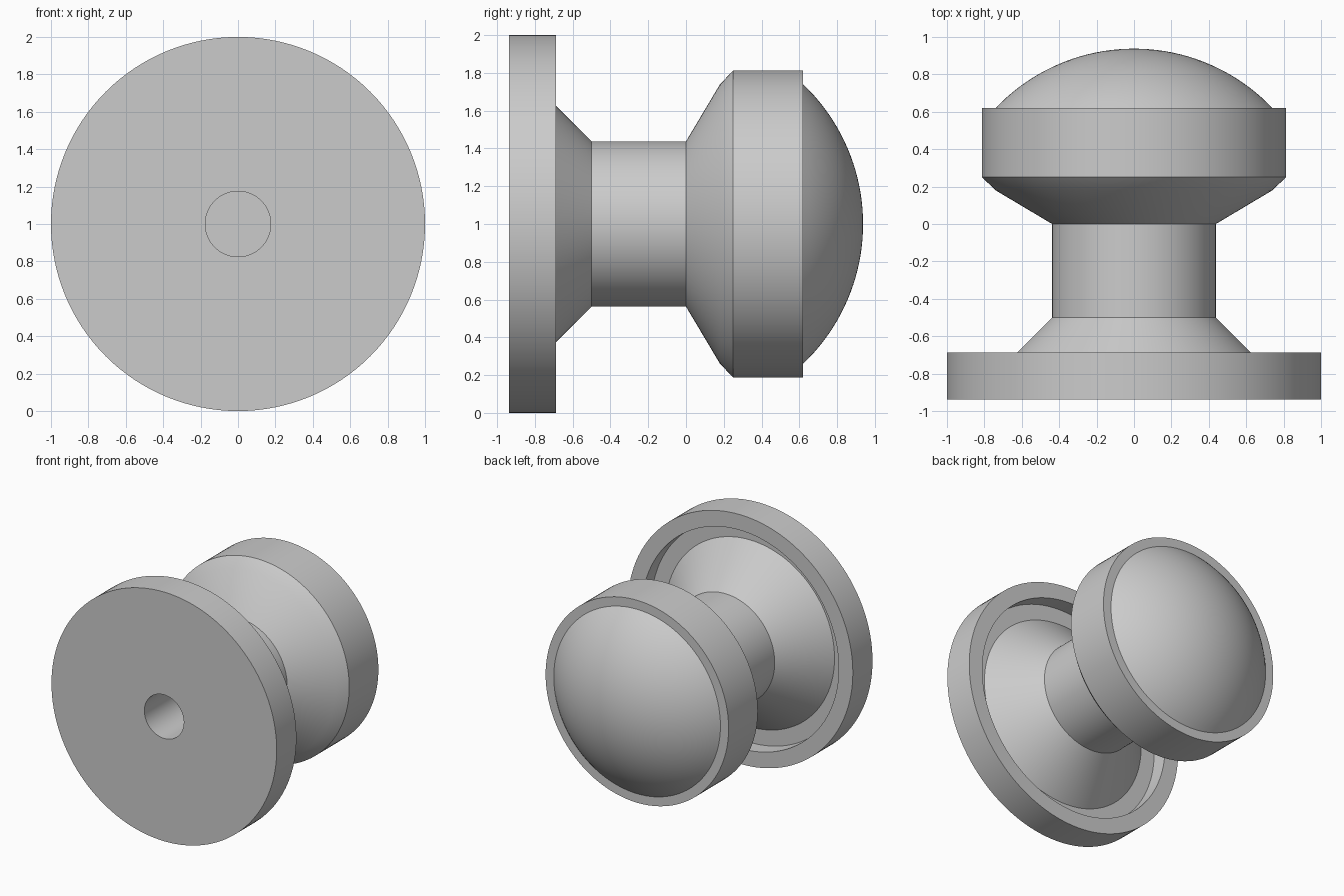
import bpy
import bmesh
from math import sin, cos, pi, radians, asin

if "Cube" in bpy.data.objects:
    bpy.data.objects.remove(bpy.data.objects["Cube"], do_unlink=True)

SIDES = 128
AXIS_Z = 1.0

grey = bpy.data.materials.new("plain_grey")
grey.use_nodes = True
colour = (0.6, 0.6, 0.6, 1)
grey.diffuse_color = colour
grey.node_tree.nodes["Principled BSDF"].inputs["Base Color"].default_value = colour


def lathe(name, profile):
    """Turn (radius, y) points, ordered front to back, around the y axis."""
    bm = bmesh.new()
    rings = []
    for r, y in profile:
        if r < 1e-6:
            rings.append([bm.verts.new((0, y, AXIS_Z))] * SIDES)
        else:
            angles = [2 * pi * k / SIDES for k in range(SIDES)]
            rings.append([bm.verts.new((r * cos(a), y, AXIS_Z + r * sin(a))) for a in angles])
    for a, b in zip(rings, rings[1:]):
        for k in range(SIDES):
            n = (k + 1) % SIDES
            corners = dict.fromkeys((a[k], b[k], b[n], a[n]))
            bm.faces.new(list(corners))
    mesh = bpy.data.meshes.new(name)
    bm.to_mesh(mesh)
    bm.free()
    mesh.materials.append(grey)
    obj = bpy.data.objects.new(name, mesh)
    bpy.context.collection.objects.link(obj)
    bpy.ops.object.select_all(action="DESELECT")
    obj.select_set(True)
    bpy.context.view_layer.objects.active = obj
    bpy.ops.object.shade_smooth_by_angle(angle=radians(30))
    return obj


FRONT, NECK_R, BORE_R = -0.9375, 0.4375, 0.175

# Round plate: blind bore, flat front, rim, recessed groove and flared collar
lathe("mounting_plate", [
    (0, 0), (BORE_R, 0), (BORE_R, FRONT),
    (1, FRONT), (1, -0.6875),
    (0.875, -0.6875), (0.875, -0.8125), (0.75, -0.8125),
    (NECK_R, -0.5),
])

# Straight neck
lathe("neck", [(NECK_R, -0.5), (NECK_R, 0)])

# Grip: flared underside, bevel, straight band, shoulder and domed cap
DOME_R, DOME_Y, DOME_H = 0.74, 0.62, 0.3175
radius = (DOME_R ** 2 + DOME_H ** 2) / (2 * DOME_H)
sweep = asin(DOME_R / radius)
steps = 20
dome = []
for i in range(steps + 1):
    t = sweep * (1 - i / steps)
    dome.append((radius * sin(t), DOME_Y + DOME_H - radius * (1 - cos(t))))
lathe("knob", [(NECK_R, 0), (0.74, 0.18), (0.8125, 0.25), (0.8125, DOME_Y)] + dome)
